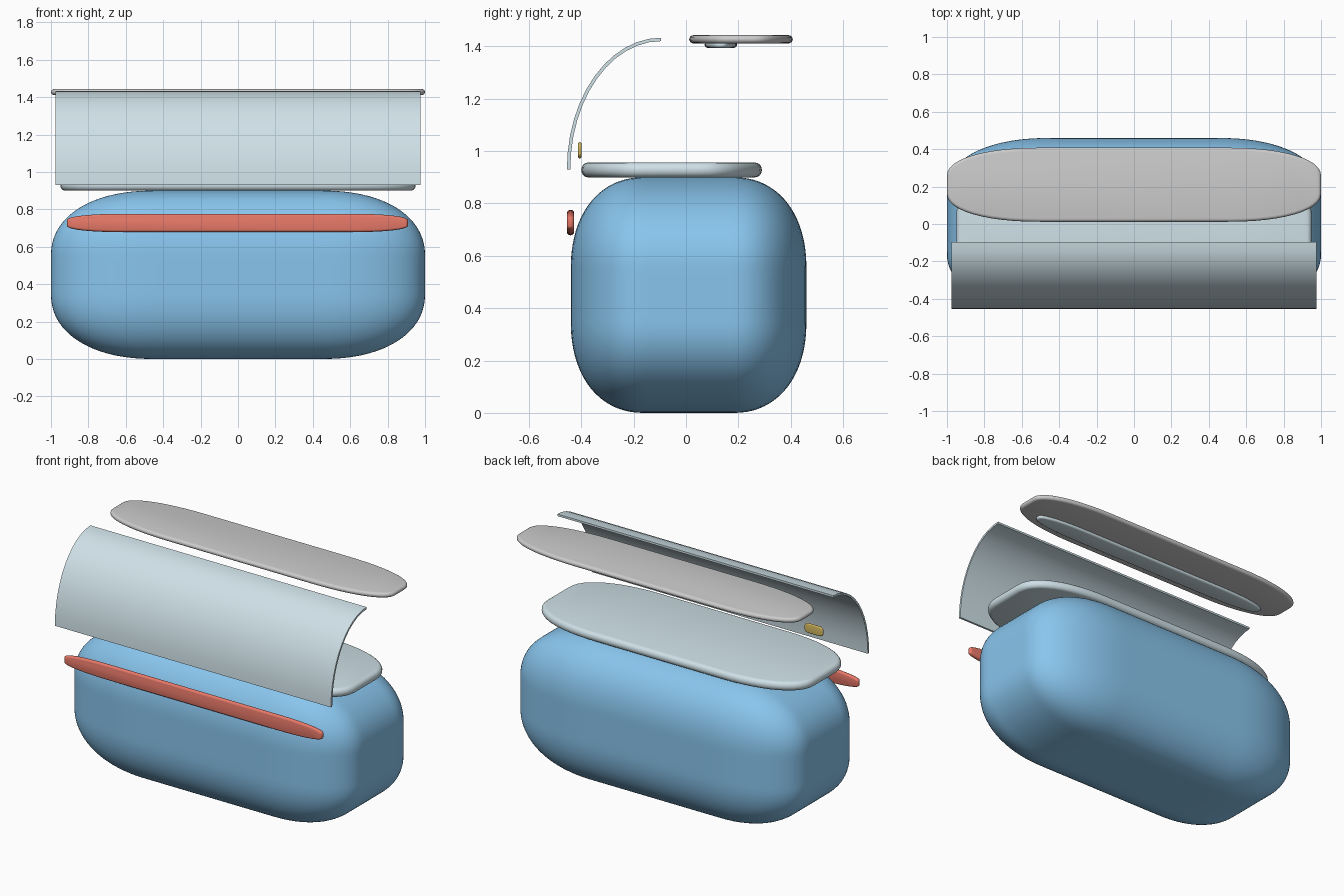
import bpy, bmesh
from math import sin, cos, pi, radians
from mathutils import Vector

if "Cube" in bpy.data.objects:
    bpy.data.objects.remove(bpy.data.objects["Cube"])


def material(name, rgb):
    m = bpy.data.materials.new(name)
    m.diffuse_color = (*rgb, 1)
    m.use_nodes = True
    m.node_tree.nodes["Principled BSDF"].inputs["Base Color"].default_value = m.diffuse_color
    return m


BLUE = material("blue", (0.25, 0.56, 0.85))
PALE = material("pale_blue", (0.62, 0.75, 0.80))
RED = material("red", (0.80, 0.19, 0.14))
GOLD = material("gold", (0.68, 0.50, 0.12))


def finish(name, bm, mat=None):
    bmesh.ops.recalc_face_normals(bm, faces=bm.faces[:])
    me = bpy.data.meshes.new(name)
    bm.to_mesh(me)
    bm.free()
    me.shade_smooth()
    me.set_sharp_from_angle(angle=radians(40))
    if mat:
        me.materials.append(mat)
    ob = bpy.data.objects.new(name, me)
    bpy.context.collection.objects.link(ob)
    return ob


def rounded_box(name, center, half, radii, mat, power=2.2):
    """Box whose corners are pieces of an ellipsoid."""
    bm = bmesh.new()
    bmesh.ops.create_cube(bm, size=2)
    bmesh.ops.subdivide_edges(bm, edges=bm.edges[:], cuts=35, use_grid_fill=True)
    for v in bm.verts:
        p = [c * h for c, h in zip(v.co, half)]
        q = [max(r - h, min(h - r, c)) for c, h, r in zip(p, half, radii)]
        d = [(a - b) / r for a, b, r in zip(p, q, radii)]
        n = sum(abs(k) ** power for k in d) ** (1 / power)
        v.co = Vector(center) + Vector([b + k / n * r for b, k, r in zip(q, d, radii)])
    return finish(name, bm, mat)


def slab(name, center, half, radii, edge, mat=None, upright=False):
    """Plate with elliptical plan corners and a rolled rim."""
    hx, hy, hz = half
    rx, ry = radii
    bm = bmesh.new()
    steps = 8
    rim = [(edge * (1 - cos(a)), hz * sin(a))
           for a in (-pi / 2 + pi * i / steps for i in range(steps + 1))]
    rings = []
    for inset, z in rim:
        ring = []
        for quad, (sx, sy) in enumerate([(1, 1), (-1, 1), (-1, -1), (1, -1)]):
            for i in range(13):
                a = (quad + i / 12) * pi / 2
                ca, sa = cos(a), sin(a)
                x = sx * (hx - rx) + (rx - inset) * sx * abs(ca) ** 0.92
                y = sy * (hy - ry) + (ry - inset) * sy * abs(sa) ** 0.92
                co = Vector((x, -z, y) if upright else (x, y, z))
                ring.append(bm.verts.new(co + Vector(center)))
        rings.append(ring)
    n = len(rings[0])
    for lo, hi in zip(rings, rings[1:]):
        for i in range(n):
            j = (i + 1) % n
            bm.faces.new((lo[i], lo[j], hi[j], hi[i]))
    bm.faces.new(rings[0])
    bm.faces.new(rings[-1])
    return finish(name, bm, mat)


def curved_panel(name, half_width, cy, cz, ry, rz, thick, mat):
    """Quarter-ellipse sheet running along x."""
    bm = bmesh.new()
    angles = [pi / 2 * i / 12 for i in range(13)]
    prof = [(cy - ry * cos(a), cz + rz * sin(a)) for a in angles]
    prof += [(cy - (ry - thick) * cos(a), cz + (rz - thick) * sin(a))
             for a in reversed(angles)]
    left, right = [[bm.verts.new((x, y, z)) for y, z in prof]
                   for x in (-half_width, half_width)]
    n, k = len(prof), len(angles)
    for i in range(n):
        j = (i + 1) % n
        bm.faces.new((left[i], left[j], right[j], right[i]))
    for side in (left, right):
        for i in range(k - 1):
            bm.faces.new((side[i], side[i + 1], side[n - 2 - i], side[n - 1 - i]))
    return finish(name, bm, mat)


# Main body
rounded_box("body", (0, 0.01, 0.45), (1, 0.45, 0.45), (0.55, 0.28, 0.35), BLUE)
# Pale plate on top of the body
slab("deck_plate", (0, -0.055, 0.928), (0.95, 0.345, 0.028), (0.5, 0.24), 0.025, PALE)
# Curved front sheet
curved_panel("curved_front_panel", 0.975, -0.095, 0.93, 0.36, 0.503, 0.013, PALE)
# Floating top plate and the strip beneath it
slab("top_plate", (0, 0.21, 1.427), (1, 0.198, 0.016), (0.5, 0.15), 0.018)
slab("under_strip", (0, 0.133, 1.406), (0.86, 0.062, 0.012), (0.35, 0.055), 0.014, PALE)
# Red bumper strip across the front
slab("front_strip", (-0.003, -0.441, 0.727), (0.912, 0.049, 0.014), (0.30, 0.035), 0.014,
     RED, upright=True)
# Small gold badge behind the curved panel
slab("small_plaque", (-0.62, -0.406, 1.003), (0.065, 0.031, 0.007), (0.03, 0.022), 0.007,
     GOLD, upright=True)
